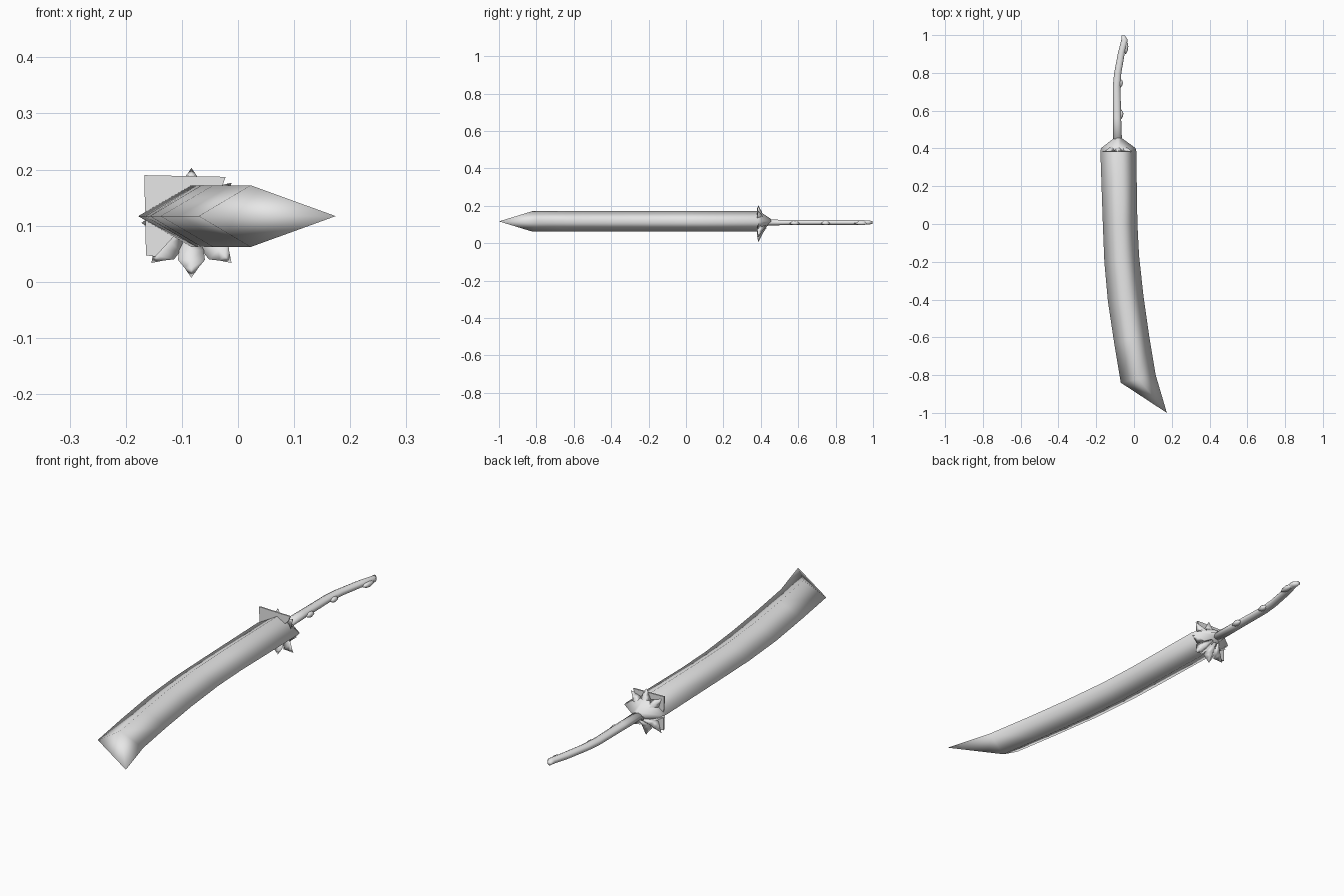
import bpy, math
from mathutils import Vector

if "Cube" in bpy.data.objects:
    bpy.data.objects.remove(bpy.data.objects["Cube"])

grey = bpy.data.materials.new("pale grey")
grey.diffuse_color = (0.8, 0.8, 0.8, 1)
grey.use_nodes = True
grey.node_tree.nodes["Principled BSDF"].inputs["Base Color"].default_value = grey.diffuse_color


def make(name, verts, faces, smooth=True):
    me = bpy.data.meshes.new(name)
    me.from_pydata(verts, [], faces)
    me.materials.append(grey)
    me.polygons.foreach_set("use_smooth", [smooth] * len(me.polygons))
    ob = bpy.data.objects.new(name, me)
    bpy.context.collection.objects.link(ob)
    return ob


def loft(name, rings, smooth=True):
    n = len(rings[0])
    verts = [p for r in rings for p in r]
    faces = [(i*n + j, i*n + (j+1) % n, (i+1)*n + (j+1) % n, (i+1)*n + j)
             for i in range(len(rings) - 1) for j in range(n)]
    faces += [tuple(range(n))[::-1], tuple(range(len(verts) - n, len(verts)))]
    return make(name, verts, faces, smooth)


CX, CZ = -0.083, 0.117

# Blade: diamond sections, (left x, left y, right x, right y, half thickness)
sections = [(-0.105, 0.455, -0.065, 0.455, 0.012), (-0.174, 0.402, 0.008, 0.402, 0.048),
            (-0.178, 0.385, 0.012, 0.385, 0.055), (-0.165, 0.0, 0.018, 0.0, 0.055),
            (-0.157, -0.2, 0.027, -0.17, 0.055), (-0.138, -0.41, 0.05, -0.38, 0.055),
            (-0.105, -0.63, 0.08, -0.59, 0.055), (-0.07, -0.84, 0.115, -0.80, 0.055)]
rings = [[(a, b, CZ), ((a+c)/2, (b+d)/2, CZ - h), (c, d, CZ), ((a+c)/2, (b+d)/2, CZ + h)]
         for a, b, c, d, h in sections]
n = len(rings) * 4
verts = [p for r in rings for p in r] + [(0.174, -1.0, CZ)]
faces = [(i*4 + j, i*4 + (j+1) % 4, i*4 + 4 + (j+1) % 4, i*4 + 4 + j)
         for i in range(len(rings) - 1) for j in range(4)]
faces += [(3, 2, 1, 0)]
# slanted tip running from the left corner to the point
faces += [(n-4, n-3, n), (n-3, n-2, n), (n-2, n-1, n), (n-1, n-4, n)]
make("blade", verts, faces)

# Guard plate: thin folded sheet behind the petals
outline = [(-0.167, 0.19), (-0.022, 0.187), (-0.03, 0.165), (-0.083, 0.115),
           (-0.147, 0.045), (-0.164, 0.047)]
loft("guard_plate", [[(x, y, z) for x, z in outline] for y in (0.38, 0.386)], False)

# Guard petals: pointed, cupped leaves around the hilt
# (radius, half width, y of rim, y of midline)
petal = [(0.022, 0.008, 0.425, 0.432), (0.05, 0.022, 0.392, 0.412),
         (0.068, 0.024, 0.380, 0.404), (0.083, 0.012, 0.383, 0.396)]
for k in range(8):
    a = k * math.pi / 4
    reach = 1.0 if k % 2 else (0.97 if k in (2, 6) else 0.88)
    ca, sa = math.cos(a), math.sin(a)
    cz = CZ - 0.012

    def place(r, w, y):
        return (CX + ca*r*reach - sa*w, y, cz + sa*r*reach + ca*w)

    pr = [[place(r, -w, e), place(r, 0, m), place(r, w, e), place(r, 0, m - 0.010)]
          for r, w, e, m in petal]
    tip = place(0.101, 0, 0.386)
    pr.append([tip, Vector(tip) + Vector((0, 0.001, 0)), tip, tip])
    loft("guard_petal", pr)

# Handle: oval tube, (x, y, half width, half height)
path = [(-0.087, 0.42, 0.024, 0.016), (-0.089, 0.56, 0.021, 0.015),
        (-0.092, 0.73, 0.020, 0.014), (-0.086, 0.80, 0.019, 0.014),
        (-0.066, 0.91, 0.018, 0.014), (-0.050, 0.975, 0.017, 0.012),
        (-0.057, 0.998, 0.008, 0.008)]
loft("handle", [[(x + w*math.cos(t), y, 0.111 + h*math.sin(t))
                 for t in [math.tau*j/10 for j in range(10)]] for x, y, w, h in path])

# Small leaf shaped bumps along the right side of the handle
for x, y, s in [(-0.070, 0.58, 0.026), (-0.073, 0.745, 0.024), (-0.044, 0.935, 0.036)]:
    ring = [[(x + rr*0.014*math.cos(t), y + s*f, 0.107 + rr*0.012*math.sin(t))
             for t in [math.tau*j/6 for j in range(6)]]
            for f, rr in [(-1, 0.1), (-0.5, 0.75), (0.1, 1), (0.6, 0.8), (1, 0.15)]]
    loft("handle_bud", ring)

# Make all face directions consistent
import bmesh
for ob in bpy.context.scene.objects:
    bm = bmesh.new()
    bm.from_mesh(ob.data)
    bmesh.ops.remove_doubles(bm, verts=bm.verts, dist=0.0002)
    bmesh.ops.recalc_face_normals(bm, faces=bm.faces)
    bm.to_mesh(ob.data)
    bm.free()
